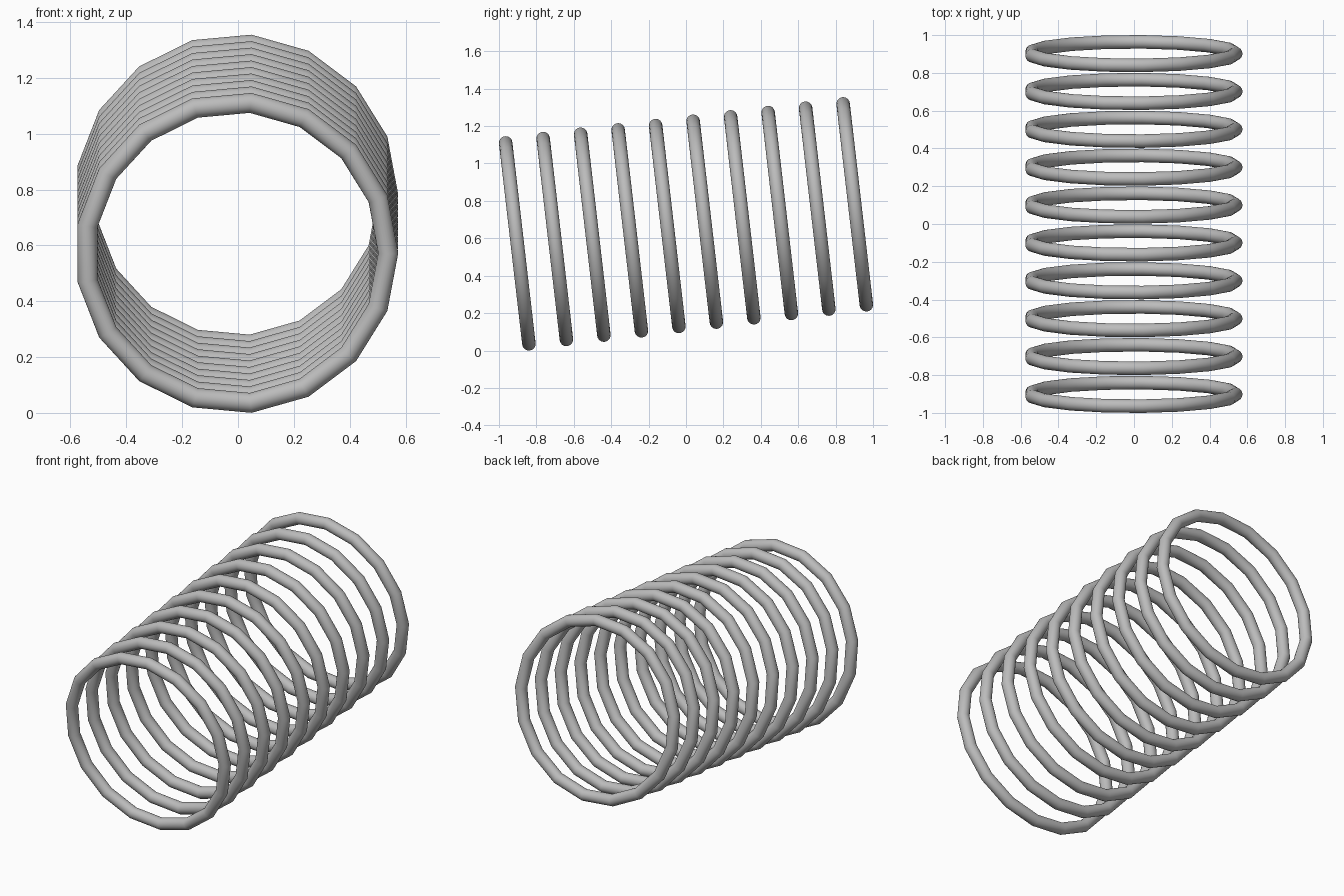
import bpy
from math import radians, sin, cos

cube = bpy.data.objects.get("Cube")
if cube:
    bpy.data.objects.remove(cube, do_unlink=True)

RINGS = 10
TILT = radians(6.6)
SPACING = 0.2018
RING_RADIUS, TUBE_RADIUS = 0.543, 0.036

# Plain grey metal
grey = bpy.data.materials.new("grey metal")
grey.use_nodes = True
colour = (0.5, 0.5, 0.5, 1)
grey.diffuse_color = colour
grey.node_tree.nodes["Principled BSDF"].inputs["Base Color"].default_value = colour

# Seventeen-sided rings stacked along a slightly rising axis
for i in range(RINGS):
    along = SPACING * (i - (RINGS - 1) / 2)
    rise = SPACING * i * sin(TILT)
    bpy.ops.mesh.primitive_torus_add(
        major_segments=17, minor_segments=24,
        major_radius=RING_RADIUS, minor_radius=TUBE_RADIUS,
        location=(-0.005, along * cos(TILT), 0.573 + rise),
        rotation=(TILT - radians(90), 0, 0))
    ring = bpy.context.object
    ring.name = f"coil_ring_{i + 1}"
    ring.data.materials.append(grey)
    bpy.ops.object.shade_smooth_by_angle(angle=radians(30))
